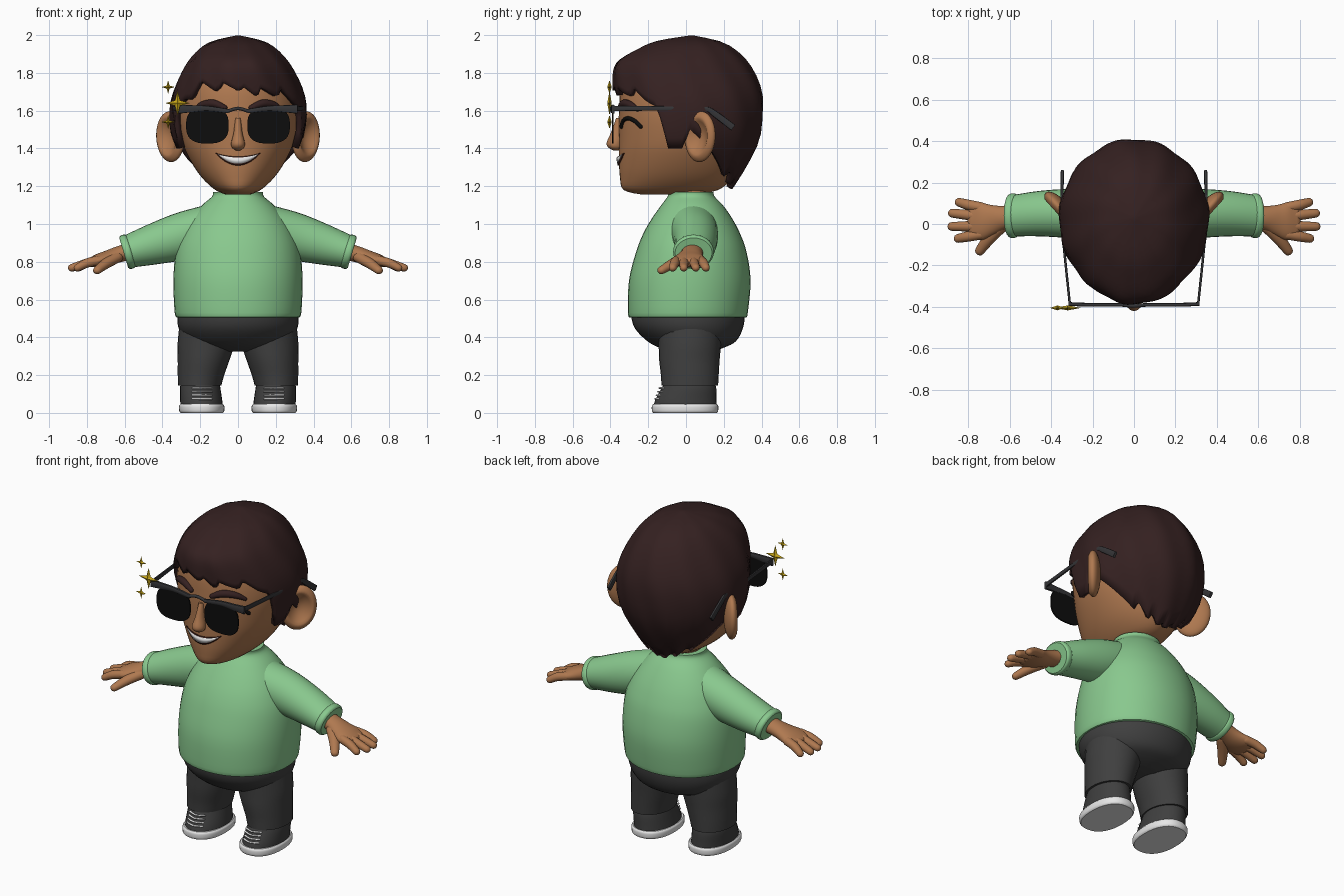
import bpy, bmesh
from math import sin, cos, pi, radians, sqrt, copysign
from mathutils import Vector, Matrix

if "Cube" in bpy.data.objects:
    bpy.data.objects.remove(bpy.data.objects["Cube"])


def material(name, *rgb):
    m = bpy.data.materials.new(name)
    m.use_nodes = True
    m.diffuse_color = (*rgb, 1)
    m.node_tree.nodes["Principled BSDF"].inputs["Base Color"].default_value = (*rgb, 1)
    return m


SKIN = material("tan skin", .43, .19, .08)
HAIR = material("dark brown hair", .035, .015, .015)
GREEN = material("soft green knit", .25, .58, .27)
CLOTH = material("charcoal cloth", .05, .05, .05)
WHITE = material("white", .8, .8, .8)
BLACK = material("black", .004, .004, .004)
FRAME = material("dark grey frame", .035, .035, .038)
GOLD = material("gold", .6, .4, .01)
MOUTH = material("dark mouth", .06, .015, .01)


def finish(name, bm, mat, angle=40):
    bmesh.ops.recalc_face_normals(bm, faces=bm.faces)
    me = bpy.data.meshes.new(name)
    bm.to_mesh(me)
    bm.free()
    me.materials.append(mat)
    ob = bpy.data.objects.new(name, me)
    bpy.context.collection.objects.link(ob)
    if angle:
        bpy.ops.object.select_all(action='DESELECT')
        ob.select_set(True)
        bpy.context.view_layer.objects.active = ob
        bpy.ops.object.shade_smooth_by_angle(angle=radians(angle))
    return ob


def smooth(rows, steps=4):
    """Catmull-Rom resampling of (x, y, z, radius_a, radius_b) rows."""
    out = []
    for i in range(len(rows) - 1):
        a, b, c, d = (rows[min(max(i + k, 0), len(rows) - 1)] for k in (-1, 0, 1, 2))
        for s in range(steps):
            t = s / steps
            out.append(tuple(q + t / 2 * (r - p + t * (2*p - 5*q + 4*r - w + t * (3*q - p - 3*r + w)))
                             for p, q, r, w in zip(a, b, c, d)))
    return out + [tuple(rows[-1])]


def loft(name, rows, mat, upright=False, n=28, power=2, rounded=False, side=1):
    """Skin elliptical rings placed along a path; upright keeps the rings level."""
    rows = smooth([(r[0] * side, *r[1:]) for r in rows])
    mid = [Vector(r[:3]) for r in rows]
    rings = []
    for i, r in enumerate(rows):
        t = Vector((0, 0, 1)) if upright else \
            (mid[min(i + 1, len(mid) - 1)] - mid[max(i - 1, 0)]).normalized()
        u = Vector((1, 0, 0)) if abs(t.z) > .9 else Vector((0, 0, 1)).cross(t).normalized()
        rings.append((mid[i], t, u, t.cross(u), max(r[3], .001), max(r[4], .001)))
    if rounded:
        for end, sign in ((0, -1), (-1, 1)):
            c, t, u, v, a, b = rings[end]
            for k in (.5, .85, .99):
                f = sqrt(1 - k * k)
                cap = (c + t * sign * k * min(a, b), t, u, v, a * f, b * f)
                rings.insert(0, cap) if sign < 0 else rings.append(cap)
    bm = bmesh.new()
    grid = []
    for c, t, u, v, a, b in rings:
        ring = []
        for k in range(n):
            p, q = cos(2 * pi * k / n), sin(2 * pi * k / n)
            p, q = (copysign(abs(e) ** (2 / power), e) for e in (p, q))
            ring.append(bm.verts.new(c + u * a * p + v * b * q))
        grid.append(ring)
    for g, h in zip(grid, grid[1:]):
        for k in range(n):
            bm.faces.new((g[k], g[k - 1], h[k - 1], h[k]))
    bm.faces.new(grid[0])
    bm.faces.new(grid[-1])
    return finish(name, bm, mat)


def row_at(rows, z):
    """Linear lookup of a row by height in an ascending list."""
    for a, b in zip(rows, rows[1:]):
        if z <= b[2]:
            t = max(0, (z - a[2]) / (b[2] - a[2]))
            return [p + t * (q - p) for p, q in zip(a, b)]
    return rows[-1]


# Torso, neck and pelvis
loft("sweater_body", [(0, .01, .505, .322, .308), (0, .01, .53, .335, .317), (0, .02, .7, .342, .322),
     (0, .028, .85, .33, .293), (0, .03, .95, .297, .256), (0, .032, 1.03, .25, .212),
     (0, .032, 1.1, .19, .163), (0, .027, 1.145, .138, .125), (0, .025, 1.17, .132, .12)],
     GREEN, True, 40, 2.1)
loft("neck", [(0, .025, 1.08, .1, .095), (0, .025, 1.25, .1, .095)], SKIN, True)
loft("pelvis", [(0, .03, .325, .1, .1), (0, .03, .345, .2, .17), (0, .03, .38, .27, .235),
     (0, .015, .45, .315, .287), (0, .01, .53, .32, .3), (0, .01, .6, .3, .28)], CLOTH, True, 40)

# Head
HEAD_ROWS = [(0, -.1, 1.155, .06, .13), (0, -.08, 1.18, .12, .25), (0, -.05, 1.25, .195, .30),
             (0, -.03, 1.35, .26, .325), (0, -.02, 1.45, .30, .335), (0, -.01, 1.6, .325, .345),
             (0, 0, 1.75, .3, .335), (0, .01, 1.88, .2, .24), (0, .02, 1.95, .06, .08)]
loft("head", HEAD_ROWS, SKIN, True, 48)
HEAD = smooth(HEAD_ROWS)


def face_y(x, z):
    _, cy, _, rx, ry = row_at(HEAD, z)
    return cy - ry * sqrt(max(0, 1 - (x / rx) ** 2))


def on_face(x, z, r, lift=0):
    return (x, face_y(x, z) - lift, z, r, r)


loft("nose", [(0, -.37, 1.39, .012, .015), (0, -.375, 1.405, .032, .036), (0, -.378, 1.43, .036, .042),
     (0, -.365, 1.48, .024, .034), (0, -.35, 1.56, .014, .02)], SKIN, True, 20)


def smile(name, mat, half, top, bottom, curve, lift):
    """Crescent plate that follows the face."""
    bm = bmesh.new()
    pairs = []
    for k in range(25):
        t = k / 12 - 1
        lo = bottom + curve * t * t
        hi = max(lo + .001, top + (curve + bottom - top) * t * t)
        pairs.append([bm.verts.new((t * half, face_y(t * half, z) - lift, z)) for z in (lo, hi)])
    for a, b in zip(pairs, pairs[1:]):
        bm.faces.new((a[0], b[0], b[1], a[1]))
    ob = finish(name, bm, mat)
    mod = ob.modifiers.new("thickness", 'SOLIDIFY')
    mod.thickness = .006
    mod.offset = 0


smile("mouth", MOUTH, .118, 1.357, 1.31, .065, .005)
smile("teeth", WHITE, .105, 1.352, 1.319, .05, .009)

# Hair shell: smooth crown profile trimmed by a jagged hairline (degrees from front, height)
CROWN = smooth([(0, 0, 1.15, .19, .22), (0, 0, 1.18, .2, .24), (0, .005, 1.3, .275, .31),
                (0, .02, 1.45, .345, .37), (0, .02, 1.6, .362, .39), (0, .005, 1.72, .338, .392),
                (0, -.02, 1.85, .272, .352), (0, 0, 1.93, .2, .25), (0, .01, 1.97, .13, .16),
                (0, .03, 1.998, .01, .01)])
HAIRLINE = [(-180, 1.2), (-172, 1.18), (-160, 1.23), (-155, 1.2), (-140, 1.28), (-135, 1.25), (-118, 1.34),
            (-104, 1.42), (-90, 1.5), (-84, 1.4), (-72, 1.4), (-64, 1.62), (-54, 1.66), (-46, 1.66),
            (-38, 1.76), (-20, 1.70), (-15, 1.75), (2, 1.70), (5, 1.73), (17, 1.67), (21, 1.72),
            (38, 1.675), (43, 1.72), (55, 1.65), (64, 1.62), (72, 1.4), (84, 1.4), (90, 1.5),
            (104, 1.42), (118, 1.34), (135, 1.25), (140, 1.28), (155, 1.2), (160, 1.23), (172, 1.18),
            (180, 1.2)]
LINE_ROWS = [(0, 0, a, z, 0) for a, z in HAIRLINE]
bm = bmesh.new()
columns = []
COLS, ROWS = 120, 18
for k in range(COLS):
    deg = -180 + 360 * k / COLS
    low = row_at(LINE_ROWS, deg)[3]
    column = []
    for j in range(ROWS):
        z = low + (1.998 - low) * sin(pi / 2 * j / (ROWS - 1))
        _, cy, _, rx, ry = row_at(CROWN, z)
        wave = 1 + .012 * sin(radians(deg) * 11 + z * 9)
        a = radians(deg)
        column.append(bm.verts.new((rx * wave * sin(a), cy - ry * wave * cos(a), z)))
    columns.append(column)
for k in range(COLS):
    g, h = columns[k - 1], columns[k]
    for j in range(ROWS - 1):
        bm.faces.new((g[j], h[j], h[j + 1], g[j + 1]))
bm.faces.new([c[-1] for c in columns])
shell = finish("hair", bm, HAIR, 50).modifiers.new("thickness", 'SOLIDIFY')
shell.thickness = .03
shell.offset = -1


def sparkle(name, x, z, size):
    bm = bmesh.new()
    rim = [bm.verts.new((x + r * sin(k * pi / 4), -.405, z + r * cos(k * pi / 4)))
           for k in range(8) for r in [size * (.3 if k % 2 else 1)]]
    for y in (-.417, -.393):
        tip = bm.verts.new((x, y, z))
        for k in range(8):
            bm.faces.new((rim[k - 1], rim[k], tip))
    finish(name, bm, GOLD, 0)


sparkle("sparkle_large", -.32, 1.64, .065)
sparkle("sparkle_upper", -.37, 1.725, .036)
sparkle("sparkle_lower", -.37, 1.54, .036)

loft("glasses_bridge", [(-.06, -.39, 1.595, .009, .009), (0, -.395, 1.612, .009, .009),
     (.06, -.39, 1.595, .009, .009)], FRAME, n=12)

for s, label in ((1, "left_"), (-1, "right_")):
    # Eyes and brows
    loft(label + "closed_eye", [on_face(x, z, .011, .003) for x, z in
         ((.1, 1.515), (.125, 1.545), (.17, 1.56), (.215, 1.545), (.24, 1.515))],
         BLACK, n=12, rounded=True, side=s)
    loft(label + "eyebrow", [on_face(x, z, r, .004) for x, z, r in
         ((.07, 1.615, .014), (.13, 1.638, .021), (.19, 1.63, .018), (.23, 1.605, .01))],
         HAIR, n=14, rounded=True, side=s)

    # Ear: a dished, flattened ball flaring backwards
    bm = bmesh.new()
    bmesh.ops.create_uvsphere(bm, u_segments=32, v_segments=24, radius=1)
    bmesh.ops.rotate(bm, verts=bm.verts, matrix=Matrix.Rotation(pi / 2, 3, 'X'))
    for v in bm.verts:
        if v.co.y < 0:
            v.co.y += 1.25 * max(0, 1 - (v.co.x ** 2 + v.co.z ** 2) / .55)
    turn = Matrix.Translation((.358, .075, 1.462)) @ Matrix.Rotation(radians(48), 4, 'Z') \
        @ Matrix.Rotation(radians(6), 4, 'Y') @ Matrix.Diagonal((.102, .042, .135, 1))
    bm.transform(Matrix.Diagonal((s, 1, 1, 1)) @ turn)
    finish(label + "ear", bm, SKIN, 60)

    # Sunglasses
    loft(label + "lens", [(.162, -.384, 1.522, .113, .096), (.162, -.393, 1.522, .113, .096)],
         BLACK, n=36, power=2.7, side=s)
    loft(label + "brow_bar", [(.05, -.39, 1.597, .009, .011), (.16, -.39, 1.612, .009, .013),
         (.25, -.389, 1.61, .009, .019), (.315, -.386, 1.608, .009, .024)], FRAME, n=12, power=4, side=s)
    loft(label + "temple", [(.31, -.385, 1.612, .006, .014), (.344, -.05, 1.612, .006, .011),
         (.348, .1, 1.61, .007, .011), (.348, .15, 1.585, .008, .016), (.346, .25, 1.51, .008, .018)],
         FRAME, n=12, power=4, side=s)

    # Sleeve with rolled cuff
    loft(label + "sleeve", [(.14, .035, .985, .13, .12), (.3, .05, .935, .12, .125), (.45, .05, .892, .11, .108),
         (.575, .04, .856, .1, .088)], GREEN, side=s)
    loft(label + "sleeve_cuff", [(.565, .04, .859, .098, .084), (.575, .04, .856, .107, .092),
         (.595, .04, .850, .107, .092), (.605, .04, .847, .098, .083)], GREEN, side=s)

    # Hand
    loft(label + "palm", [(.56, .035, .858, .06, .046), (.63, .03, .84, .058, .043), (.69, .02, .82, .075, .04),
         (.74, .015, .807, .092, .035), (.78, .015, .797, .085, .025)], SKIN, rounded=True, side=s)
    for k, (y0, y1, tip) in enumerate(((.08, .105, .845), (.035, .052, .878), (-.01, -.012, .88),
                                       (-.05, -.07, .85))):
        loft(label + f"finger_{k + 1}", [(.74, y0, .807, .025, .025), (.80, (y0 + y1) / 2, .793, .025, .024),
             (tip, y1, .768, .021, .02)], SKIN, n=16, rounded=True, side=s)
    loft(label + "thumb", [(.64, -.005, .825, .035, .03), (.7, -.07, .79, .03, .027),
         (.745, -.13, .755, .023, .021)], SKIN, n=16, rounded=True, side=s)

    # Leg, shoe and laces
    loft(label + "trouser_leg", [(.16, .02, .47, .15, .17), (.17, .02, .36, .15, .165),
         (.182, .018, .28, .137, .16), (.196, .02, .2, .123, .153), (.203, .02, .145, .115, .15)],
         CLOTH, True, side=s)
    loft(label + "shoe_upper", [(.192, -.005, .03, .113, .168), (.195, 0, .07, .111, .162),
         (.2, .015, .13, .107, .145), (.2, .02, .17, .1, .13)], CLOTH, True, side=s)
    loft(label + "shoe_sole", [(.192, -.005, 0, .112, .168), (.192, -.005, .01, .119, .175),
         (.192, -.005, .035, .12, .176), (.192, -.005, .046, .113, .169)], WHITE, True, 36, 2.3, side=s)
    for k in range(4):
        z, y = .074 + .019 * k, -.160 + .0075 * k
        loft(label + f"lace_{k + 1}", [(.14, y + .018, z, .006, .005), (.19, y - .002, z, .006, .005),
             (.24, y + .018, z, .006, .005)], WHITE, n=10, rounded=True, side=s)
